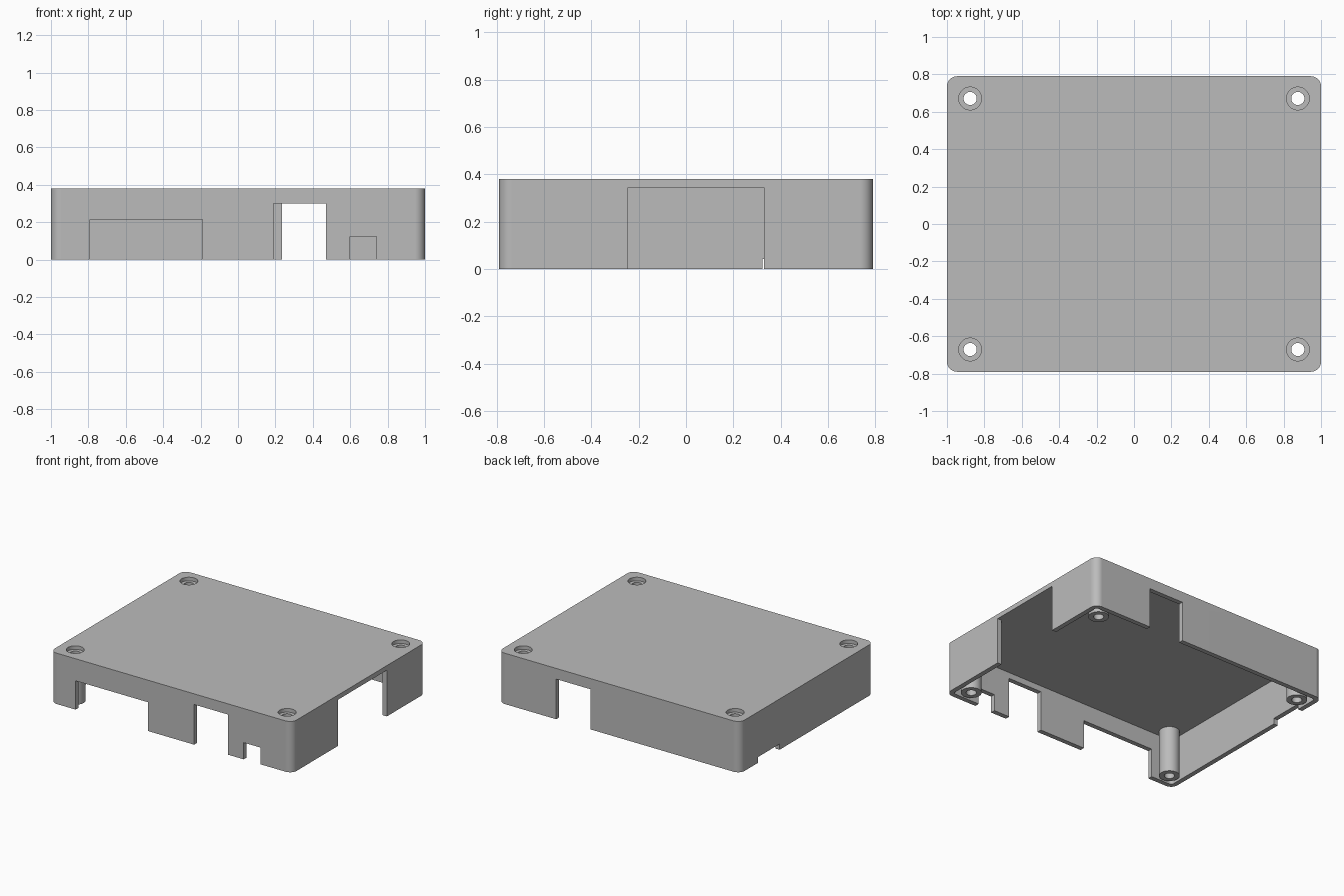
import bpy, bmesh
from mathutils import Matrix

if "Cube" in bpy.data.objects:
    bpy.data.objects.remove(bpy.data.objects["Cube"], do_unlink=True)

W, D, H = 2.0, 1.58, 0.38      # outer size
T = 0.035                      # wall and top thickness
PX, PY = 0.876, 0.671          # screw post position

grey = bpy.data.materials.new("grey_plastic")
grey.use_nodes = True
grey.diffuse_color = (0.5, 0.5, 0.5, 1)
grey.node_tree.nodes["Principled BSDF"].inputs["Base Color"].default_value = (0.5, 0.5, 0.5, 1)


def finish(name, bm):
    mesh = bpy.data.meshes.new(name)
    bm.to_mesh(mesh)
    bm.free()
    mesh.materials.append(grey)
    obj = bpy.data.objects.new(name, mesh)
    bpy.context.collection.objects.link(obj)
    return obj


def box(name, x0, x1, y0, y1, z0, z1, radius=0):
    """Box with optionally rounded vertical edges."""
    bm = bmesh.new()
    bmesh.ops.create_cube(bm, size=1)
    for v in bm.verts:
        v.co.x = x1 if v.co.x > 0 else x0
        v.co.y = y1 if v.co.y > 0 else y0
        v.co.z = z1 if v.co.z > 0 else z0
    if radius:
        upright = [e for e in bm.edges if abs(e.verts[0].co.z - e.verts[1].co.z) > 0.01]
        bmesh.ops.bevel(bm, geom=upright, offset=radius, segments=8,
                        profile=0.5, affect='EDGES')
    return finish(name, bm)


def cylinder(name, x, y, radius, z0, z1):
    bm = bmesh.new()
    bmesh.ops.create_cone(bm, cap_ends=True, segments=48, radius1=radius, radius2=radius,
                          depth=z1 - z0, matrix=Matrix.Translation((x, y, (z0 + z1) / 2)))
    return finish(name, bm)


def combine(tool, operation):
    """Apply a boolean to the lid, then discard the tool."""
    mod = lid.modifiers.new(operation, 'BOOLEAN')
    mod.operation, mod.solver, mod.object = operation, 'EXACT', tool
    bpy.ops.object.modifier_apply(modifier=mod.name)
    bpy.data.objects.remove(tool, do_unlink=True)


# Hollow lid, open underneath
lid = box("enclosure_lid", -W / 2, W / 2, -D / 2, D / 2, 0, H, 0.055)
bpy.ops.object.select_all(action='DESELECT')
bpy.context.view_layer.objects.active = lid
lid.select_set(True)
combine(box("cavity", -W / 2 + T, W / 2 - T, -D / 2 + T, D / 2 - T, -0.1, H - T, 0.02),
        'DIFFERENCE')

# Connector openings: x range, y range, height
front, back = (-0.9, -0.72), (0.72, 0.9)
openings = [
    ((-0.79, -0.19), front, 0.215),
    ((0.19, 0.47), front, 0.30),
    ((0.60, 0.74), front, 0.125),
    ((0.235, 0.52), back, 0.30),
    ((0.93, 1.1), (-0.245, 0.33), H - T),
    ((-1.1, -0.93), (0.323, 0.58), 0.043),
]
for xs, ys, top in openings:
    combine(box("opening", *xs, *ys, -0.1, top), 'DIFFERENCE')

# Screw posts with through holes and counterbores
for x in (-PX, PX):
    for y in (-PY, PY):
        combine(cylinder("post", x, y, 0.07, 0, H - T / 2), 'UNION')
        combine(cylinder("screw_hole", x, y, 0.035, -0.1, H + 0.1), 'DIFFERENCE')
        combine(cylinder("counterbore", x, y, 0.061, H - 0.027, H + 0.1), 'DIFFERENCE')

# Smooth curved corners and posts, crisp flat walls
bpy.ops.object.shade_smooth_by_angle(angle=0.52)
weighted = lid.modifiers.new("weighted_normals", 'WEIGHTED_NORMAL')
weighted.keep_sharp = True
